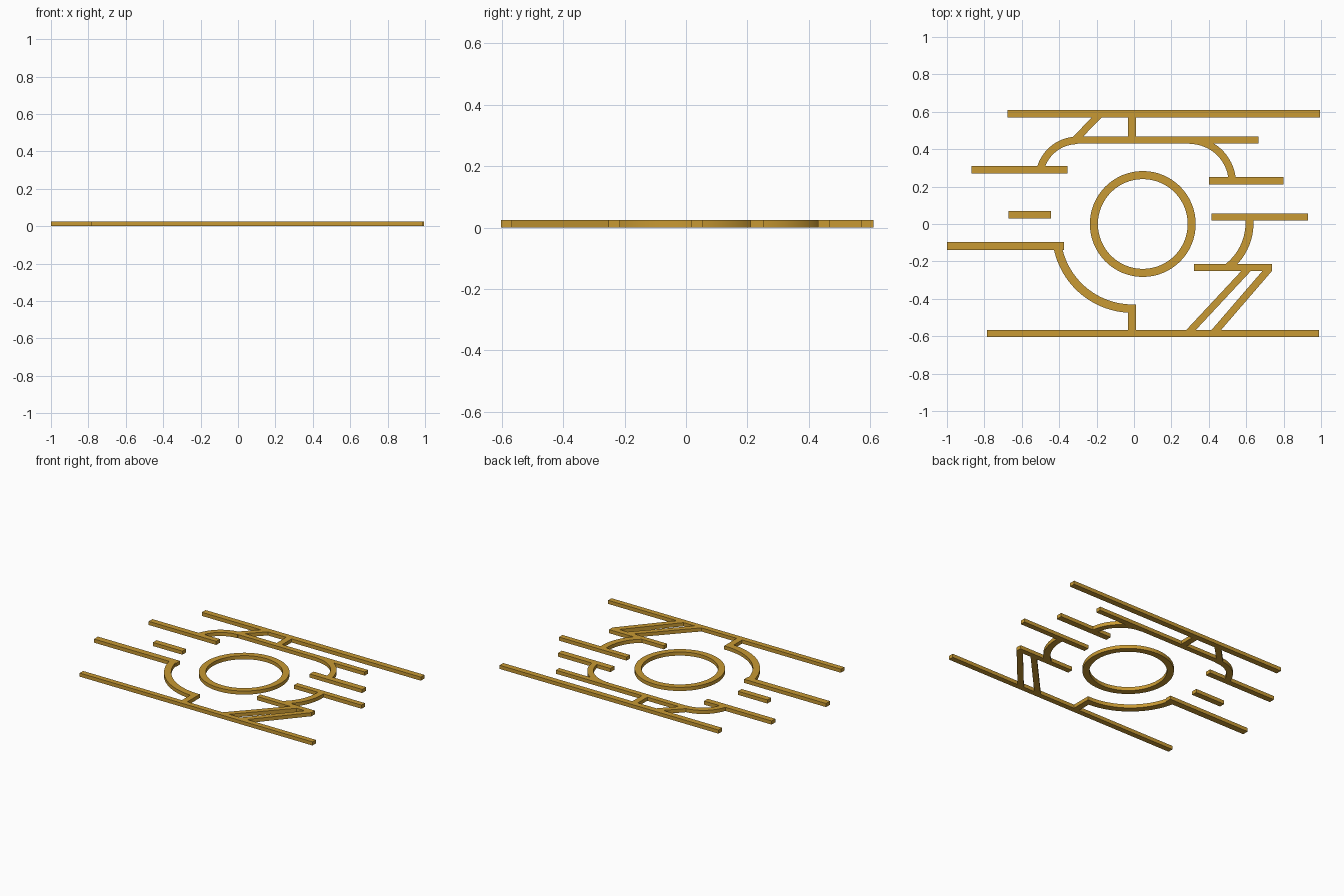
import bpy
import bmesh
from math import cos, sin, radians

THICK = 0.025

cube = bpy.data.objects.get("Cube")
if cube:
    bpy.data.objects.remove(cube, do_unlink=True)

gold = bpy.data.materials.new("gold")
gold.use_nodes = True
gold.diffuse_color = (0.58, 0.32, 0.033, 1)
gold.node_tree.nodes["Principled BSDF"].inputs["Base Color"].default_value = gold.diffuse_color


def strip(name, side_a, side_b, closed=False, smooth=False):
    """Solid flat band between two matching outlines."""
    bm = bmesh.new()
    pairs = [[bm.verts.new((*p, 0)) for p in ab] for ab in zip(side_a, side_b)]
    nexts = pairs[1:] + (pairs[:1] if closed else [])
    base = [bm.faces.new((a, b, d, c)) for (a, b), (c, d) in zip(pairs, nexts)]
    grown = bmesh.ops.extrude_face_region(bm, geom=base, use_keep_orig=True)
    top = [v for v in grown["geom"] if isinstance(v, bmesh.types.BMVert)]
    bmesh.ops.translate(bm, verts=top, vec=(0, 0, THICK))
    bmesh.ops.recalc_face_normals(bm, faces=bm.faces)
    mesh = bpy.data.meshes.new(name)
    bm.to_mesh(mesh)
    bm.free()
    mesh.materials.append(gold)
    obj = bpy.data.objects.new(name, mesh)
    bpy.context.collection.objects.link(obj)
    if smooth:
        bpy.ops.object.select_all(action="DESELECT")
        obj.select_set(True)
        bpy.context.view_layer.objects.active = obj
        bpy.ops.object.shade_smooth_by_angle(angle=radians(30))


def bar(name, x0, x1, y0, y1):
    strip(name, [(x0, y0), (x1, y0)], [(x0, y1), (x1, y1)])


def diagonal(name, x_top, x_bottom, y_top, y_bottom, width):
    strip(name, [(x_top, y_top), (x_bottom, y_bottom)],
          [(x_top + width, y_top), (x_bottom + width, y_bottom)])


def arc(name, cx, cy, inner, outer, start, end, steps=24):
    closed = end - start == 360
    count = steps if closed else steps + 1
    angles = [radians(start + (end - start) * i / steps) for i in range(count)]
    sides = [[(cx + r * cos(a), cy + r * sin(a)) for a in angles] for r in (inner, outer)]
    strip(name, *sides, closed=closed, smooth=True)


# Horizontal bars
bar("back_long_bar", -0.675, 0.995, 0.57, 0.61)
bar("back_inner_bar", -0.302, 0.665, 0.43, 0.467)
bar("right_back_bar", -0.87, -0.355, 0.27, 0.31)
bar("right_short_bar", -0.67, -0.445, 0.03, 0.07)
bar("right_front_bar", -1.0, -0.375, -0.14, -0.097)
bar("front_long_bar", -0.785, 0.99, -0.603, -0.566)
bar("left_back_bar", 0.40, 0.80, 0.21, 0.252)
bar("left_middle_bar", 0.415, 0.93, 0.018, 0.055)
bar("left_front_bar", 0.32, 0.737, -0.252, -0.215)

# Short connecting stubs
bar("back_stub", -0.032, 0.01, 0.467, 0.57)
bar("front_stub", -0.032, 0.01, -0.566, -0.43)

# Slanted connectors
diagonal("back_slant", -0.225, -0.328, 0.57, 0.465, 0.053)
diagonal("front_inner_slant", 0.573, 0.28, -0.252, -0.566, 0.051)
diagonal("front_outer_slant", 0.686, 0.415, -0.252, -0.566, 0.051)

# Central ring and curved connectors
arc("centre_ring", 0.047, 0.0, 0.24, 0.283, 0, 360, 64)
arc("back_right_arc", -0.302, 0.242, 0.185, 0.225, 90, 165)
arc("back_left_arc", 0.297, 0.219, 0.209, 0.248, 5, 90)
arc("front_left_arc", 0.318, 0.005, 0.278, 0.321, -53, 5)
arc("front_right_arc", -0.008, -0.045, 0.385, 0.43, 191, 270)
